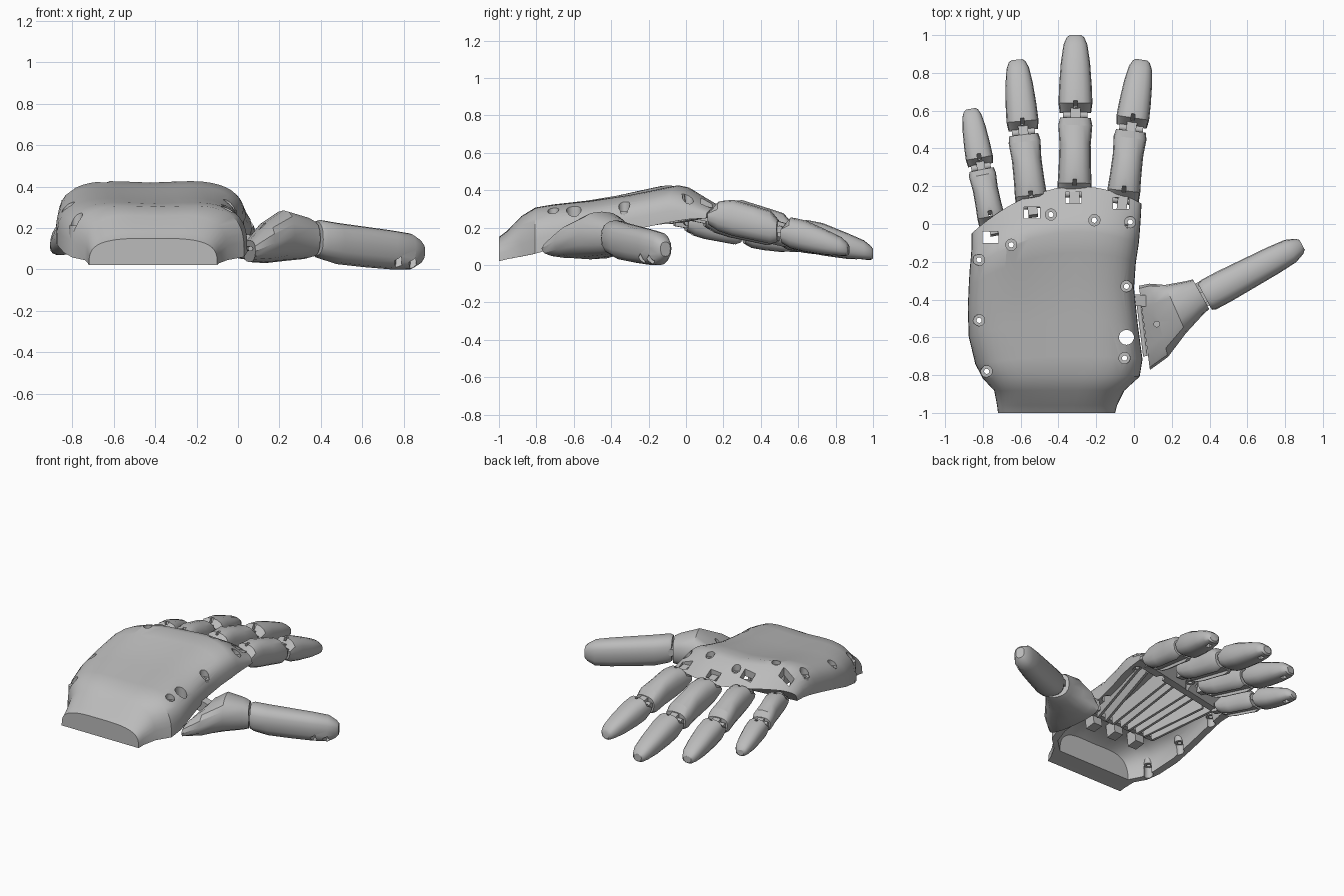
import bpy, bmesh, math
from mathutils import Vector, Matrix
from mathutils.bvhtree import BVHTree

cube = bpy.data.objects.get("Cube")
if cube:
    bpy.data.objects.remove(cube)

GREY = (0.5, 0.5, 0.5, 1)
mat = bpy.data.materials.new("plain_grey")
mat.use_nodes = True
mat.diffuse_color = GREY
mat.node_tree.nodes["Principled BSDF"].inputs["Base Color"].default_value = GREY
parts = []


def finish(name, bm, keep=True):
    bmesh.ops.recalc_face_normals(bm, faces=bm.faces)
    me = bpy.data.meshes.new(name)
    bm.to_mesh(me)
    bm.free()
    me.materials.append(mat)
    ob = bpy.data.objects.new(name, me)
    bpy.context.collection.objects.link(ob)
    if keep:
        parts.append(ob)
    else:
        ob.hide_render = True
    return ob


def loft(name, rings, loop=False, keep=True):
    """Skin closed rings; cap the ends, or join last to first when loop."""
    bm = bmesh.new()
    rows = [[bm.verts.new(p) for p in r] for r in rings]
    n = len(rows[0])
    for a, b in zip(rows, rows[1:] + (rows[:1] if loop else [])):
        for i in range(n):
            j = (i + 1) % n
            bm.faces.new((a[i], a[j], b[j], b[i]))
    if not loop:
        bm.faces.new(rows[0])
        bm.faces.new(rows[-1])
    return finish(name, bm, keep)


def box(name, p0, p1, width, height, keep=True):
    """Bar from p0 to p1."""
    p0, p1 = Vector(p0), Vector(p1)
    d = p1 - p0
    m = Matrix.Translation((p0 + p1) / 2) @ d.to_track_quat('Y', 'Z').to_matrix().to_4x4()
    bm = bmesh.new()
    bmesh.ops.create_cube(bm, size=1, matrix=m @ Matrix.Diagonal((width, d.length, height, 1)))
    return finish(name, bm, keep)


def rod(name, p0, p1, r, keep=True):
    p0, p1 = Vector(p0), Vector(p1)
    d = p1 - p0
    m = Matrix.Translation((p0 + p1) / 2) @ d.to_track_quat('Z', 'Y').to_matrix().to_4x4()
    bm = bmesh.new()
    bmesh.ops.create_cone(bm, cap_ends=True, segments=14, radius1=r, radius2=r,
                          depth=d.length, matrix=m)
    return finish(name, bm, keep)


def cut(ob, cutters):
    """Subtract each cutter, then remove it."""
    bpy.context.view_layer.objects.active = ob
    for c in cutters:
        mod = ob.modifiers.new("cut", 'BOOLEAN')
        mod.operation, mod.solver, mod.object = 'DIFFERENCE', 'EXACT', c
        bpy.ops.object.modifier_apply(modifier=mod.name)
        bpy.data.objects.remove(c)


def power(v, e):
    return math.copysign(abs(v) ** e, v)


def oval(c, side, w, top, bottom, n=16, e=0.8):
    """Upright rounded ring around c, from bottom to top in z."""
    pts = []
    for i in range(n):
        a = math.tau * i / n
        s = math.sin(a)
        z = power(s, e) * (top if s > 0 else -bottom)
        pts.append(Vector(c) + Vector(side) * power(math.cos(a), e) * w / 2 + Vector((0, 0, z)))
    return pts


# Palm shell: arched stations (y, left edge, right edge, bottom, top)
STATIONS = [(-1, -.72, -.10, .02, .15), (-.96, -.725, -.09, .03, .18),
            (-.88, -.74, -.05, .045, .275), (-.8, -.80, .03, .06, .32),
            (-.7, -.84, .045, .085, .335), (-.5, -.875, .02, .13, .355),
            (-.3, -.88, .0, .175, .385), (-.15, -.875, .01, .205, .415),
            (-.04, -.87, .025, .225, .437), (.02, -.865, .03, .235, .425),
            (.1, -.86, .035, .245, .375), (.2, -.86, .04, .25, .315)]


def arch(y, xl, xr, zb, zt, inset=0.0, n=24):
    pts = []
    mid, half = (xl + xr) / 2, (xr - xl) / 2 - inset
    bend = min(max((y + .9) / 1.1, 0), 1)
    for i in range(n + 1):
        a = math.pi * i / n
        x = mid - half * power(math.cos(a), .6)
        f = abs(math.sin(a)) ** .6
        u = (x + .3) / .56
        low = zb - (.03 * bend if x < mid else 0) * abs(math.cos(a)) - inset * .6
        dip = .018 * math.exp(-((x - mid) / .2) ** 2) * f * (zt > .26)
        pts.append((x, y - .25 * u * u * bend, low + (zt - inset - low) * f - dip))
    return pts


palm = loft("palm_shell", [arch(*s) for s in STATIONS])
bm = bmesh.new()
bm.from_mesh(palm.data)
surface = BVHTree.FromBMesh(bm)
bm.free()
cutters = [loft("cavity", [arch(*s, inset=.05) for s in STATIONS[2:11]], keep=False)]

# Tendon windows at the knuckles
for x, y in [(-.76, -.07), (-.54, .06), (-.32, .14), (-.07, .11)]:
    cutters.append(box("window", (x, y - .03, .3), (x, y + .03, .3), .085, .6, False))
# Oval opening beside the thumb
cutters.append(rod("thumb_opening", (-.04, -.6, 0), (-.04, -.6, .6), .04, False))

# Screw holes with sunken bosses
SCREWS = [(-.82, -.19), (-.82, -.51), (-.78, -.78), (-.65, -.11), (-.44, .05),
          (-.21, .02), (-.02, .01), (-.04, -.33), (-.05, -.71)]
for x, y in SCREWS:
    hit = surface.ray_cast(Vector((x, y, 2)), Vector((0, 0, -1)))[0]
    z = hit.z if hit else .3
    cutters.append(rod("screw_hole", (x, y, 0), (x, y, .7), .03, False))
    rings = []
    for r, h in [(.033, -.1), (.033, -.03), (.014, -.03), (.014, -.1)]:
        rings.append([(x + r * math.cos(k * math.pi / 6), y + r * math.sin(k * math.pi / 6), z + h)
                      for k in range(12)])
    loft("screw_boss", rings, loop=True)
cut(palm, cutters)

# Segment profiles: (along, width, top, bottom) relative to the finger size
LOWER = [(0, .98, .1, -.6), (.14, 1, .85, -.85), (.35, .95, 1.1, -.95), (.65, .92, 1.0, -.95),
         (.9, 1, .9, -.95), (1, .9, .5, -.75)]
UPPER = [(0, .92, .05, -.75), (.13, 1, .85, -.9), (.35, .96, .9, -.85), (.65, .86, .72, -.7),
         (.88, .7, .55, -.5), (.97, .52, .35, -.42), (1, .34, .2, -.3)]


def segment(name, p0, p1, size, profile, height=.55):
    p0, p1 = Vector(p0), Vector(p1)
    d = p1 - p0
    side = Vector((d.y, -d.x, 0)).normalized()
    return loft(name, [oval(p0 + d * t, side, w * size, top * size * height, bot * size * height)
                       for t, w, top, bot in profile])


# Fingers: base, joint, tip, size
FINGERS = {
    "little": ((-.75, .0, .23), (-.81, .30, .175), (-.865, .61, .10), .145),
    "ring": ((-.54, .10, .26), (-.585, .485, .18), (-.62, .87, .085), .17),
    "middle": ((-.315, .16, .27), (-.31, .575, .175), (-.31, 1.0, .065), .18),
    "index": ((-.06, .125, .27), (-.015, .505, .19), (.04, .87, .085), .175)}
down = Vector((0, 0, -1))
for n, (name, (a, b, c, size)) in enumerate(FINGERS.items()):
    a, b, c = Vector(a), Vector(b), Vector(c)
    d, e = (b - a).normalized(), (c - b).normalized()
    side = Vector((d.y, -d.x, 0)).normalized()
    lower = segment(name + "_lower_finger", a, b - d * .012, size, LOWER)
    upper = segment(name + "_upper_finger", b + e * .012, c, size, UPPER)
    drop = down * size * .55
    cut(lower, [box("groove", a + drop - d * .05, b + drop + d * .05, size * .35, size * .35, False),
                box("slot", a + d * .03, a + d * .06, .02, .5, False)])
    cut(upper, [box("slot", b + e * .03, b + e * .06, .02, .5, False),
                box("tip_slot", c - e * .09 + drop * .6, c - e * .05 + drop * .6, .03, .06, False)])
    # Hinges at the knuckle and the middle joint
    for p, axis in ((a, d), (b, e)):
        rod(name + "_hinge_pin", p - side * size * .36, p + side * size * .36, .02)
        box(name + "_hinge_lug", p - axis * .06, p + axis * .04, size * .3, size * .45)
    # Tendon guide walls inside the palm
    start = Vector((-.60 + .13 * n, -.58, .25))
    end = a - d * .13
    end.z = .315
    for k in (-.035, .035):
        off = Vector((k, 0, 0))
        box(name + "_tendon_guide", start + off, end + off, .018, .13)
    box(name + "_guide_roof", start + Vector((0, 0, .045)), end + Vector((0, 0, .045)), .08, .02)

# Anchor blocks inside the wrist end
for x in (-.58, -.40, -.22):
    box("anchor_block", (x, -.72, .24), (x, -.64, .25), .07, .14)
box("anchor_bar", (-.7, -.63, .27), (-.12, -.63, .27), .04, .06)

# Thumb base: wide at the palm, narrowing to the joint (centre, side, width, top, bottom)
rings = []
for x, y, sx, sy, w, top, bot in [
        (.055, -.55, .13, -.99, .45, .14, .035), (.13, -.51, .25, -.97, .40, .225, .03),
        (.22, -.45, .4, -.91, .28, .285, .04), (.32, -.39, .48, -.87, .2, .255, .05),
        (.355, -.372, .48, -.87, .18, .235, .06)]:
    m = (top + bot) / 2
    rings.append(oval((x, y, m), (sx, sy, 0), w, top - m, bot - m))
thumb_base = loft("thumb_base", rings)
cut(thumb_base, [rod("pin_hole", (.12, -.53, .1), (.12, -.53, .5), .015, False)])

# Thumb tip with two small slots
THUMB = [(0, .9, .5, -.45), (.04, 1, .55, -.52), (.2, 1, .52, -.62), (.45, .93, .5, -.62),
         (.7, .86, .48, -.6), (.88, .76, .45, -.55), (.97, .52, .3, -.36), (1, .34, .2, -.24)]
thumb = segment("thumb_tip", (.375, -.385, .145), (.89, -.11, .088), .175, THUMB, 1)
cut(thumb, [box("tip_slot", (x, y, -.02), (x + .01, y + .08, .1), .03, .045, False)
            for x, y in ((.77, -.27), (.84, -.22))])
rod("thumb_hinge_pin", (.335, -.31, .15), (.40, -.43, .15), .025)
box("thumb_hinge_lug", (.31, -.42, .15), (.43, -.355, .14), .06, .09)
rod("thumb_root_pin", (.02, -.38, .1), (.06, -.7, .1), .012)
box("thumb_root_lug", (-.02, -.4, .14), (.09, -.41, .12), .06, .08)

# Smooth skin with crisp cut edges
bpy.ops.object.select_all(action='DESELECT')
for ob in parts:
    ob.select_set(True)
bpy.context.view_layer.objects.active = palm
bpy.ops.object.shade_smooth_by_angle(angle=math.radians(32))
